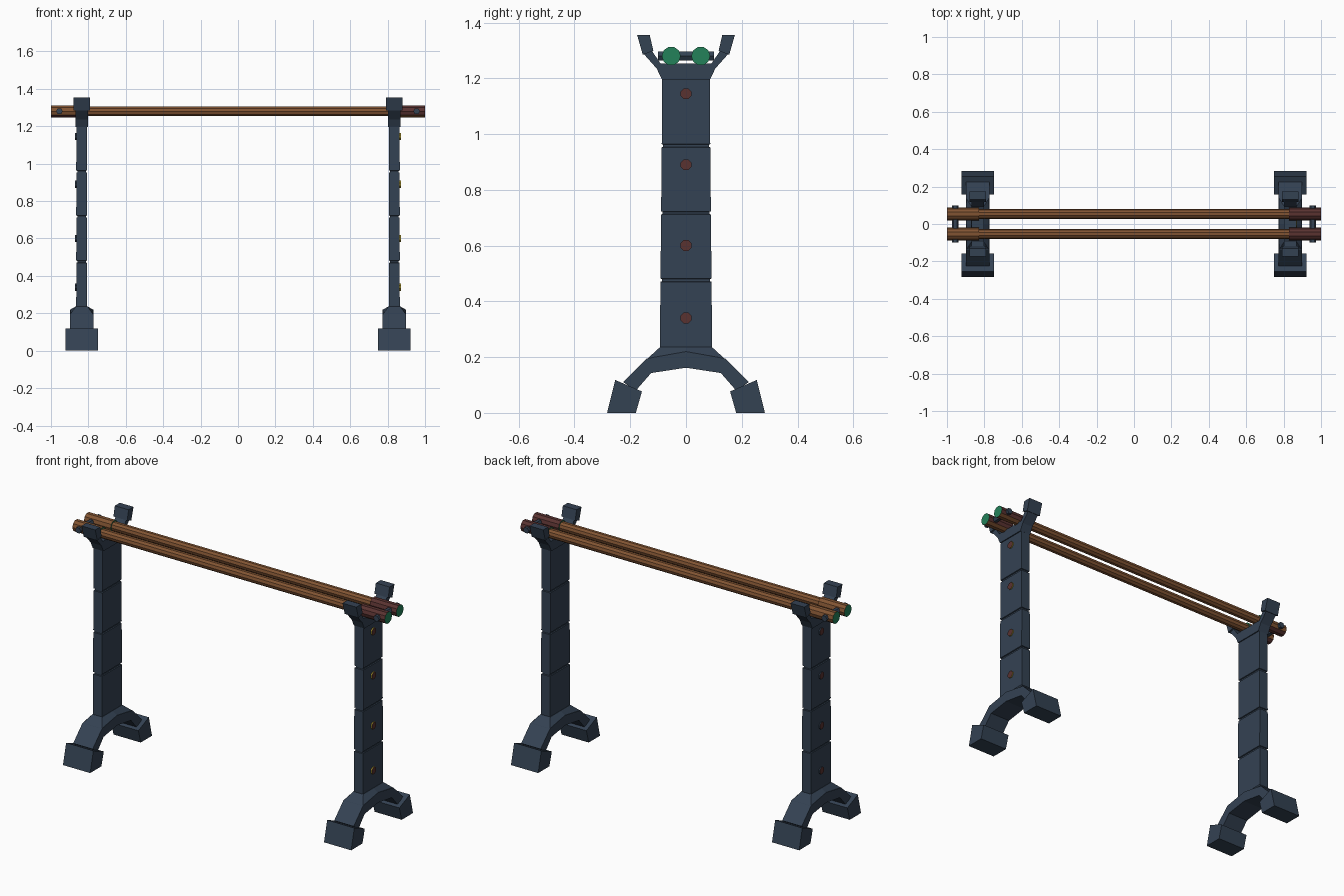
import bpy, bmesh, math
from mathutils import Matrix, Vector

if "Cube" in bpy.data.objects:
    bpy.data.objects.remove(bpy.data.objects["Cube"])


def material(name, rgb):
    m = bpy.data.materials.new(name)
    m.diffuse_color = (*rgb, 1)
    m.use_nodes = True
    m.node_tree.nodes["Principled BSDF"].inputs["Base Color"].default_value = m.diffuse_color
    return m


NAVY = material("slate navy", (0.034, 0.054, 0.086))
WOOD = material("wood brown", (0.22, 0.088, 0.032))
RED = material("dark red", (0.10, 0.032, 0.030))
GREEN = material("end green", (0.017, 0.22, 0.10))
YELLOW = material("bolt yellow", (0.55, 0.42, 0.04))


def finish(name, bm, mats):
    bmesh.ops.recalc_face_normals(bm, faces=bm.faces)
    me = bpy.data.meshes.new(name)
    bm.to_mesh(me)
    bm.free()
    for m in mats:
        me.materials.append(m)
    ob = bpy.data.objects.new(name, me)
    bpy.context.collection.objects.link(ob)
    return ob


def loft(name, rings, mats):
    """Join equal-length rings of points, capping both ends."""
    bm = bmesh.new()
    vs = [[bm.verts.new(p) for p in r] for r in rings]
    n = len(vs[0])
    for a, b in zip(vs, vs[1:]):
        for i in range(n):
            bm.faces.new((a[i], a[(i + 1) % n], b[(i + 1) % n], b[i]))
    bm.faces.new(vs[0])
    bm.faces.new(vs[-1])
    return finish(name, bm, mats)


def prism(name, cx, outline, half):
    """Extrude a y/z outline along x."""
    return loft(name, [[(cx + s * half, y, z) for y, z in outline] for s in (-1, 1)], [NAVY])


def mirrored(pts):
    """Complete a half outline across y = 0."""
    return pts + [(-y, z) for y, z in reversed(pts) if y > 1e-6]


def cylinder(name, a, b, r, sides, mats):
    a, b = Vector(a), Vector(b)
    bm = bmesh.new()
    rot = (b - a).to_track_quat('Z', 'Y').to_matrix().to_4x4()
    bmesh.ops.create_cone(bm, cap_ends=True, segments=sides, radius1=r, radius2=r,
                          depth=(b - a).length,
                          matrix=Matrix.Translation((a + b) / 2) @ rot
                          @ Matrix.Rotation(math.pi / sides, 4, 'Z'))
    return finish(name, bm, mats)


def rect(cx, hx, hy, z):
    return [(cx - hx, -hy, z), (cx + hx, -hy, z), (cx + hx, hy, z), (cx - hx, hy, z)]


for side, s in (("left", -1), ("right", 1)):
    cx = s * 0.836

    # Feet and top arm blocks, front and back
    for end, e in (("front", -1), ("back", 1)):
        prism(f"{side}_{end}_foot", cx,
              [(e * 0.283, 0), (e * 0.18, 0), (e * 0.158, 0.077), (e * 0.254, 0.118)], 0.087)
        prism(f"{side}_{end}_arm_block", cx,
              [(e * 0.175, 1.355), (e * 0.13, 1.355), (e * 0.117, 1.298), (e * 0.155, 1.285)], 0.044)

    # Arched base with a sloping collar up to the column
    arch = mirrored([(0, 0.22), (0.14, 0.195), (0.225, 0.11), (0.18, 0.08), (0.125, 0.143)])
    arch.insert(5, (0, 0.162))
    prism(f"{side}_arch", cx, arch, 0.0625)
    low = [(-0.14, 0.193), (0, 0.219), (0.14, 0.193)]
    high = [(-0.092, 0.237), (0, 0.237), (0.092, 0.237)]

    def collar(hx, row):
        return [(cx - hx, y, z) for y, z in row] + [(cx + hx, y, z) for y, z in reversed(row)]
    loft(f"{side}_arch_collar", [collar(0.0625, low), collar(0.031, high)], [NAVY])

    # Column: four plates separated by narrow grooves
    rings = []
    for i in range(4):
        z0, z1, w = 0.235 + i * 0.241, 0.235 + (i + 1) * 0.241, 0.093 - i * 0.002
        rings.append(rect(cx, 0.029, w, z0 + 0.006))
        rings.append(rect(cx, 0.028, w - 0.001, z1 - 0.006))
        if i < 3:
            rings.append(rect(cx, 0.023, w - 0.007, z1 - 0.004))
            rings.append(rect(cx, 0.023, w - 0.007, z1 + 0.004))
    rings.insert(0, rect(cx, 0.029, 0.09, 0.20))
    rings.append(rect(cx, 0.028, 0.085, 1.21))
    loft(f"{side}_column", rings, [NAVY])

    # Yoke that cradles the poles
    prism(f"{side}_yoke", cx,
          mirrored([(0.086, 1.195), (0.105, 1.235), (0.152, 1.288), (0.126, 1.304),
                    (0.092, 1.254)]), 0.034)

    # Bolts on the outer face
    for i, z in enumerate((0.34, 0.60, 0.89, 1.145)):
        bolt = cylinder(f"{side}_bolt_{i + 1}", (s * 0.85, 0, z), (s * 0.871, 0, z), 0.021, 8,
                        [RED, YELLOW if s > 0 else NAVY])
        for p in bolt.data.polygons:
            p.material_index = 0 if abs(p.normal.x) > 0.5 else 1

    # Pin joining the pole ends
    cylinder(f"{side}_cross_pin", (s * 0.955, -0.1, 1.28), (s * 0.955, 0.1, 1.28), 0.018, 6, [NAVY])

    # Thick pole ends: wood on the left, red on the right, swapped underneath
    for end, y in (("front", -0.053), ("back", 0.053)):
        sl = cylinder(f"{side}_{end}_pole_sleeve", (s * 0.83, y, 1.28), (s * 1.0, y, 1.28),
                      0.034, 10, [WOOD, RED, GREEN])
        for p in sl.data.polygons:
            if abs(p.normal.x) > 0.5:
                p.material_index = 2
            else:
                p.material_index = int((s > 0) != (p.normal.z < -0.5))

# Long poles
for end, y in (("front", -0.053), ("back", 0.053)):
    cylinder(f"{end}_pole", (-0.85, y, 1.28), (0.85, y, 1.28), 0.027, 10, [WOOD])
